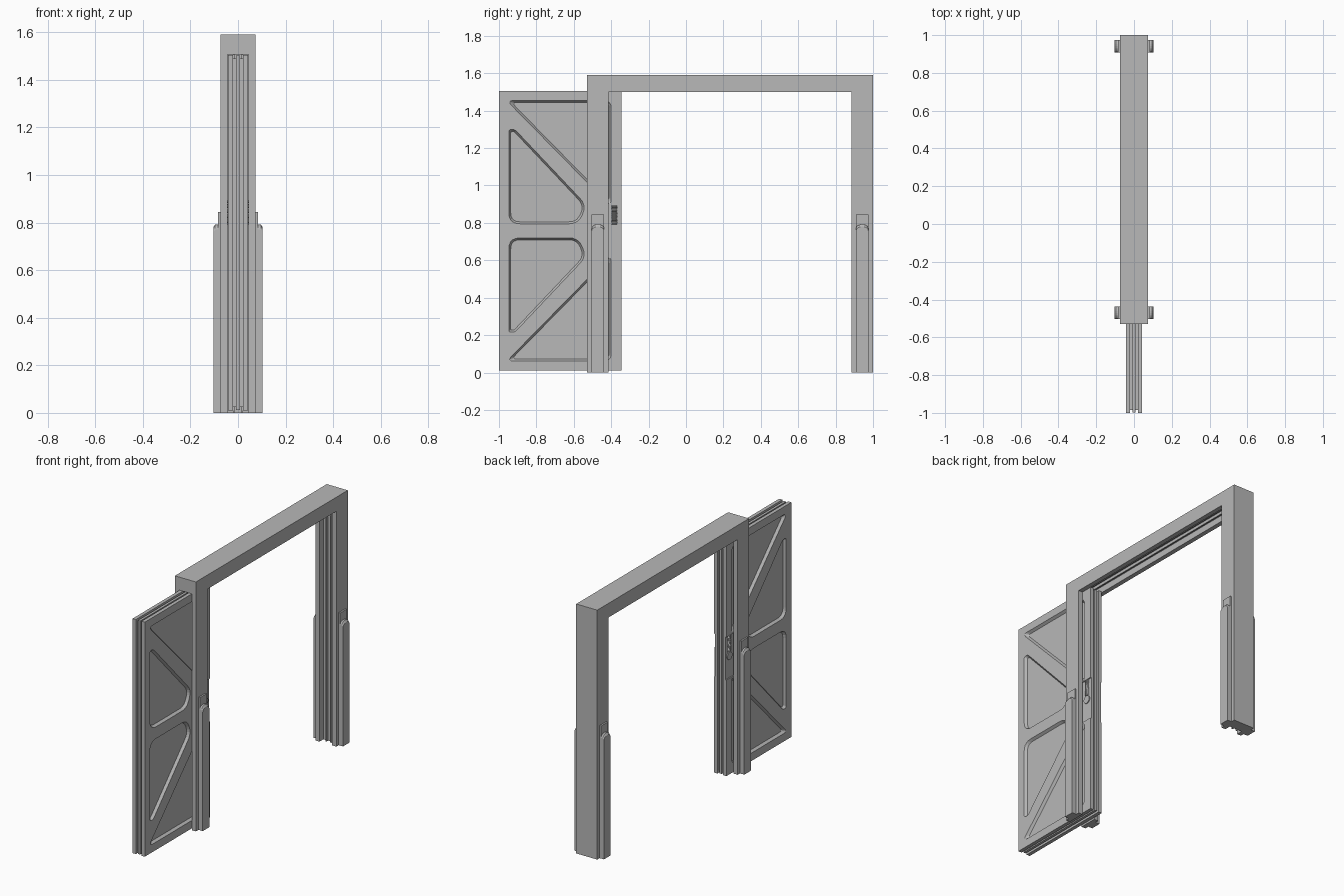
import bpy, bmesh, math
from mathutils import Vector

if "Cube" in bpy.data.objects:
    bpy.data.objects.remove(bpy.data.objects["Cube"])

grey = bpy.data.materials.new("grey")
grey.diffuse_color = (0.48, 0.48, 0.48, 1)
grey.use_nodes = True
grey.node_tree.nodes["Principled BSDF"].inputs["Base Color"].default_value = grey.diffuse_color


def make(name, bm):
    bmesh.ops.recalc_face_normals(bm, faces=bm.faces)
    me = bpy.data.meshes.new(name)
    bm.to_mesh(me)
    bm.free()
    me.materials.append(grey)
    ob = bpy.data.objects.new(name, me)
    bpy.context.collection.objects.link(ob)
    return ob


def loft(name, x0, loop0, x1, loop1):
    """Solid between two matching (y, z) outlines placed at x0 and x1."""
    bm = bmesh.new()
    a = [bm.verts.new((x0, y, z)) for y, z in loop0]
    b = [bm.verts.new((x1, y, z)) for y, z in loop1]
    bm.faces.new(a)
    bm.faces.new(b)
    n = len(a)
    for i in range(n):
        j = (i + 1) % n
        bm.faces.new((a[i], a[j], b[j], b[i]))
    return make(name, bm)


def box(name, x0, x1, y0, y1, z0, z1):
    loop = [(y0, z0), (y1, z0), (y1, z1), (y0, z1)]
    return loft(name, x0, loop, x1, loop)


def modify(ob, kind, **settings):
    mod = ob.modifiers.new(kind.title(), kind)
    for key, value in settings.items():
        setattr(mod, key, value)
    bpy.context.view_layer.objects.active = ob
    bpy.ops.object.modifier_apply(modifier=mod.name)


def cut(ob, cutter):
    modify(ob, 'BOOLEAN', operation='DIFFERENCE', solver='EXACT', object=cutter)
    bpy.data.objects.remove(cutter)


def mirror_x(ob):
    modify(ob, 'MIRROR', use_axis=(True, False, False))


def inset(pts, d):
    """Move every edge of a counter-clockwise outline inwards by d."""
    out = []
    for i, p in enumerate(pts):
        a, b, c = Vector(pts[i - 1]), Vector(p), Vector(pts[(i + 1) % len(pts)])
        e, f = (b - a).normalized(), (c - b).normalized()
        n1, n2 = Vector((-e.y, e.x)), Vector((-f.y, f.x))
        q = b + (n1 + n2) * d / (1 + n1.dot(n2))
        out.append((q.x, q.y))
    return out


def rounded(pts, r, steps=5):
    """Round all corners of an outline."""
    out = []
    for i, p in enumerate(pts):
        a, b, c = Vector(pts[i - 1]), Vector(p), Vector(pts[(i + 1) % len(pts)])
        t = min(r, 0.45 * (a - b).length, 0.45 * (c - b).length)
        s, e = b + (a - b).normalized() * t, b + (c - b).normalized() * t
        for k in range(steps + 1):
            u = k / steps
            q = s * (1 - u) ** 2 + b * 2 * u * (1 - u) + e * u * u
            out.append((q.x, q.y))
    return out


# Gate frame: arch outline with a channel along its inside and a door slot
arch = [(-0.53, 0), (-0.415, 0), (-0.415, 1.5), (0.885, 1.5),
        (0.885, 0), (1, 0), (1, 1.59), (-0.53, 1.59)]
frame = loft("gate_frame", -0.074, arch, 0.074, arch)
cut(frame, box("channel_cutter", -0.045, 0.045, -0.515, 0.925, -0.1, 1.54))
cut(frame, box("slot_cutter", -0.045, 0.045, -0.6, -0.4, -0.1, 1.507))

# Guide rails inside the lintel and the closing post
rail = box("lintel_rail", 0.012, 0.02, -0.41, 0.925, 1.522, 1.541)
mirror_x(rail)
rail = box("post_rail", 0.012, 0.02, 0.91, 0.926, 0, 1.53)
mirror_x(rail)

# Side buffers on both posts: thin backing plate and round-topped pad
for label, yc in (("front", -0.471), ("rear", 0.942)):
    w = 0.033
    plate = box(label + "_buffer_plate", 0.073, 0.084, yc - w, yc + w, 0, 0.845)
    mirror_x(plate)

    def pad_outline(drop):
        top = [(yc + w * math.cos(a), 0.77 - drop + 0.022 * math.sin(a))
               for a in [math.pi * k / 10 for k in range(11)]]
        return [(yc - w, 0), (yc + w, 0)] + top
    pad = loft(label + "_buffer_pad", 0.083, pad_outline(0), 0.096, pad_outline(0))
    mirror_x(pad)
    pad = loft(label + "_buffer_face", 0.096, pad_outline(0), 0.104, pad_outline(0.012))
    mirror_x(pad)

# Door leaves with sloped pockets; the lower pockets mirror the upper ones
Y0, Y1, Z0, Z1 = -1.0, -0.345, 0.01, 1.505
leaf = box("door_leaf", 0.02, 0.043, Y0, Y1, Z0, Z1)
corner_pocket = [(-0.96, 1.455), (-0.40, 0.885), (-0.40, 1.455)]
side_pocket = [(-0.948, 0.795), (-0.575, 0.795), (-0.532, 0.895),
               (-0.915, 1.30), (-0.948, 1.30)]
for pocket, r in ((corner_pocket, 0.04), (side_pocket, 0.06)):
    flipped = [(y, Z0 + Z1 - z) for y, z in reversed(pocket)]
    for pts in (pocket, flipped):
        cut(leaf, loft("pocket_cutter", 0.0435, rounded(pts, r),
                       0.027, rounded(inset(pts, 0.011), r * 0.8)))
# Shallow recess for the latch
cut(leaf, box("latch_cutter", 0.036, 0.06, -0.43, -0.3, 0.622, 0.895))
mirror_x(leaf)

# Door core, set back to leave grooves around the edge, with a middle rib
box("door_core", -0.021, 0.021, Y0 + 0.015, Y1 - 0.015, Z0 + 0.015, Z1 - 0.015)
box("door_rib", -0.008, 0.008, Y0 + 0.003, Y1 - 0.003, Z0 + 0.003, Z1 - 0.003)

# Latch on both faces: ridged grip and round knob
for s in (-1, 1):
    bm = bmesh.new()
    rings = []
    for k in range(31):
        r = 0.017 if k % 2 else 0.013
        rings.append([bm.verts.new((s * 0.032 + 0.75 * r * math.cos(a), -0.383 + r * math.sin(a),
                                    0.79 + 0.104 * k / 30))
                      for a in [2 * math.pi * j / 16 for j in range(16)]])
    for lo, hi in zip(rings, rings[1:]):
        for j in range(16):
            m = (j + 1) % 16
            bm.faces.new((lo[j], lo[m], hi[m], hi[j]))
    bm.faces.new(rings[0])
    bm.faces.new(rings[-1])
    make("latch_grip", bm)
    disc = [(-0.383 + 0.025 * math.cos(2 * math.pi * j / 20),
             0.762 + 0.025 * math.sin(2 * math.pi * j / 20)) for j in range(20)]
    loft("latch_knob", s * 0.03, disc, s * 0.042, disc)
